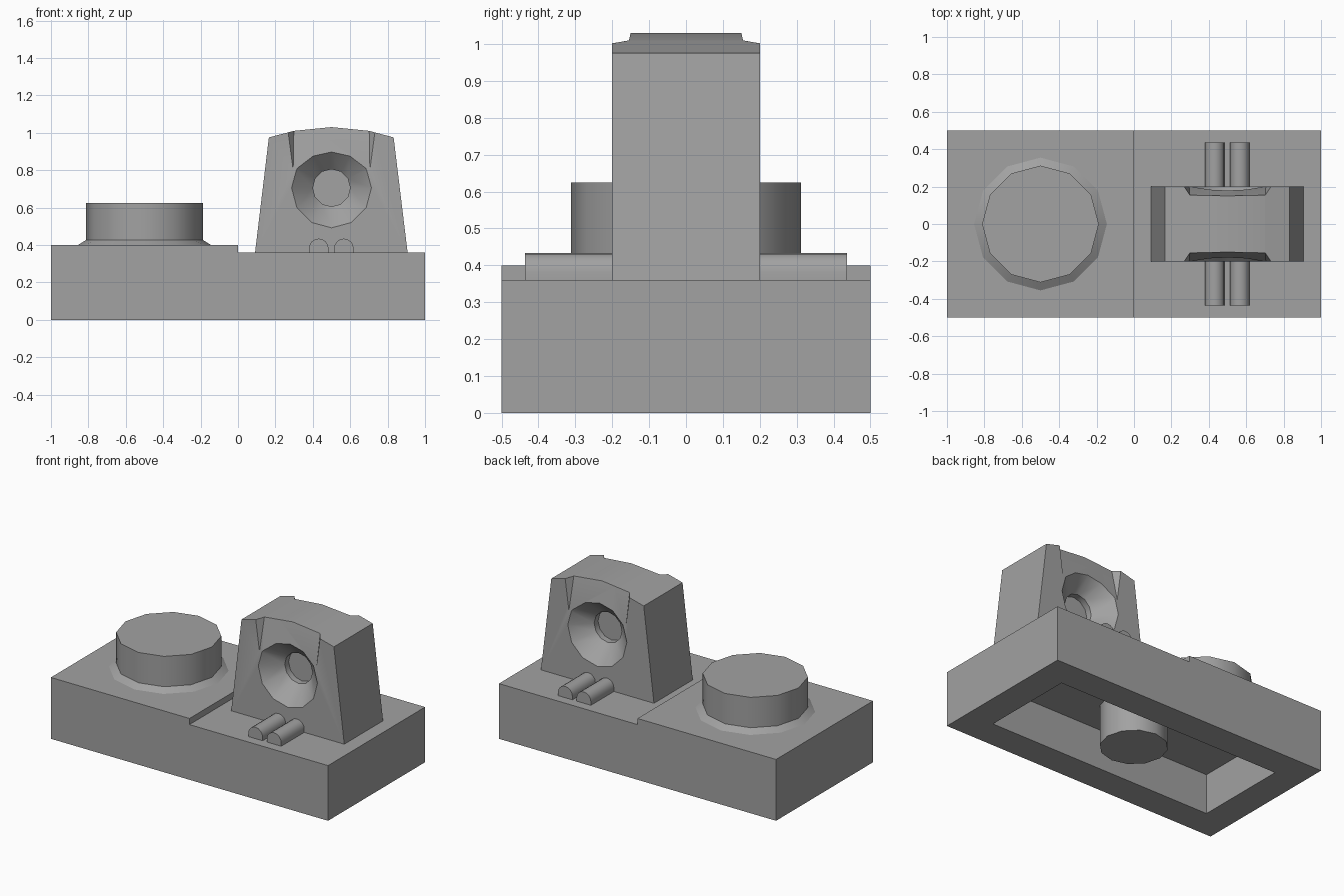
import bpy, bmesh, math
from mathutils import Matrix

cube = bpy.data.objects.get("Cube")
if cube:
    bpy.data.objects.remove(cube, do_unlink=True)

grey = bpy.data.materials.new("mid_grey")
grey.use_nodes = True
COLOUR = (0.36, 0.36, 0.36, 1)
grey.diffuse_color = COLOUR
grey.node_tree.nodes["Principled BSDF"].inputs["Base Color"].default_value = COLOUR


def finish(name, bm):
    bmesh.ops.recalc_face_normals(bm, faces=bm.faces)
    mesh = bpy.data.meshes.new(name)
    bm.to_mesh(mesh)
    bm.free()
    mesh.materials.append(grey)
    ob = bpy.data.objects.new(name, mesh)
    bpy.context.collection.objects.link(ob)
    return ob


def smooth(ob):
    bpy.ops.object.select_all(action='DESELECT')
    ob.select_set(True)
    bpy.context.view_layer.objects.active = ob
    bpy.ops.object.shade_smooth_by_angle(angle=math.radians(35))


def prism(name, profile, y0, y1):
    """Extrude an x-z outline along y."""
    bm = bmesh.new()
    face = bm.faces.new([bm.verts.new((x, y0, z)) for x, z in profile])
    new = bmesh.ops.extrude_face_region(bm, geom=[face])["geom"]
    bmesh.ops.translate(bm, vec=(0, y1 - y0, 0),
                        verts=[v for v in new if isinstance(v, bmesh.types.BMVert)])
    return finish(name, bm)


def lathe(name, profile, matrix, sides=12):
    """Capped solid of revolution from (radius, height) pairs."""
    bm = bmesh.new()
    rings = [[bm.verts.new((r * math.cos(math.tau * i / sides),
                            r * math.sin(math.tau * i / sides), h))
              for i in range(sides)] for r, h in profile]
    for a, b in zip(rings, rings[1:]):
        for i in range(sides):
            j = (i + 1) % sides
            bm.faces.new((a[i], a[j], b[j], b[i]))
    bm.faces.new(rings[0])
    bm.faces.new(rings[-1])
    bm.transform(matrix)
    return finish(name, bm)


def hull(name, points):
    bm = bmesh.new()
    for p in points:
        bm.verts.new(p)
    bmesh.ops.convex_hull(bm, input=bm.verts)
    return finish(name, bm)


def cut(ob, cutter):
    cutter.hide_render = True
    mod = ob.modifiers.new("cut", 'BOOLEAN')
    mod.operation, mod.solver, mod.object = 'DIFFERENCE', 'EXACT', cutter
    bpy.context.view_layer.objects.active = ob
    bpy.ops.object.modifier_apply(modifier=mod.name)
    bpy.data.objects.remove(cutter, do_unlink=True)


# Stepped base, hollow underneath
base = prism("base", [(-1, 0), (1, 0), (1, 0.36), (0, 0.36), (0, 0.4), (-1, 0.4)], -0.5, 0.5)
cut(base, prism("hollow_cutter",
                [(-0.81, -0.1), (0.81, -0.1), (0.81, 0.26), (-0.81, 0.26)], -0.31, 0.31))

# Central post inside the hollow
smooth(lathe("under_post", [(0.2, 0), (0.2, 0.28)], Matrix.Translation((0.01, 0.01, 0))))

# Round stud with a flared foot
smooth(lathe("stud", [(0.355, 0.39), (0.355, 0.4), (0.312, 0.427), (0.312, 0.625)],
             Matrix.Translation((-0.5, 0, 0))))

# Tapered block with a crowned top
block = prism("tapered_block", [(0.09, 0.35), (0.908, 0.35), (0.832, 0.975), (0.7, 1.01),
                                (0.5, 1.03), (0.3, 1.01), (0.165, 0.975)], -0.2, 0.2)

# Funnel recess and scooped lip on both faces of the block
for side in (-1, 1):
    turn = Matrix.Translation((0.5, 0, 0.705)) @ Matrix.Rotation(-side * math.pi / 2, 4, 'X')
    cut(block, lathe("funnel_cutter", [(0.265, 0.25), (0.1, 0.09), (0.1, 0.05)], turn))
    scoop = []
    for s in (-1, 1):
        for half, y, z in ((0.205, 0.2, 0.8), (0.205, 0.3, 0.8), (0.245, 0.2, 1.1),
                           (0.245, 0.3, 1.1), (0.2, 0.135, 1.1)):
            scoop.append((0.5 + s * half, side * y, z))
    cut(block, hull("scoop_cutter", scoop))
smooth(block)

# Pair of round-topped rods on each side of the block
arch = [(-0.052, 0.35)] + [(-0.052 * math.cos(math.pi * i / 8),
                            0.382 + 0.052 * math.sin(math.pi * i / 8))
                           for i in range(9)] + [(0.052, 0.35)]
for label, x in (("right", 0.432), ("left", 0.566)):
    for end, y0, y1 in (("front", -0.437, -0.19), ("back", 0.19, 0.437)):
        smooth(prism(f"{end}_{label}_rod", [(x + px, z) for px, z in arch], y0, y1))
